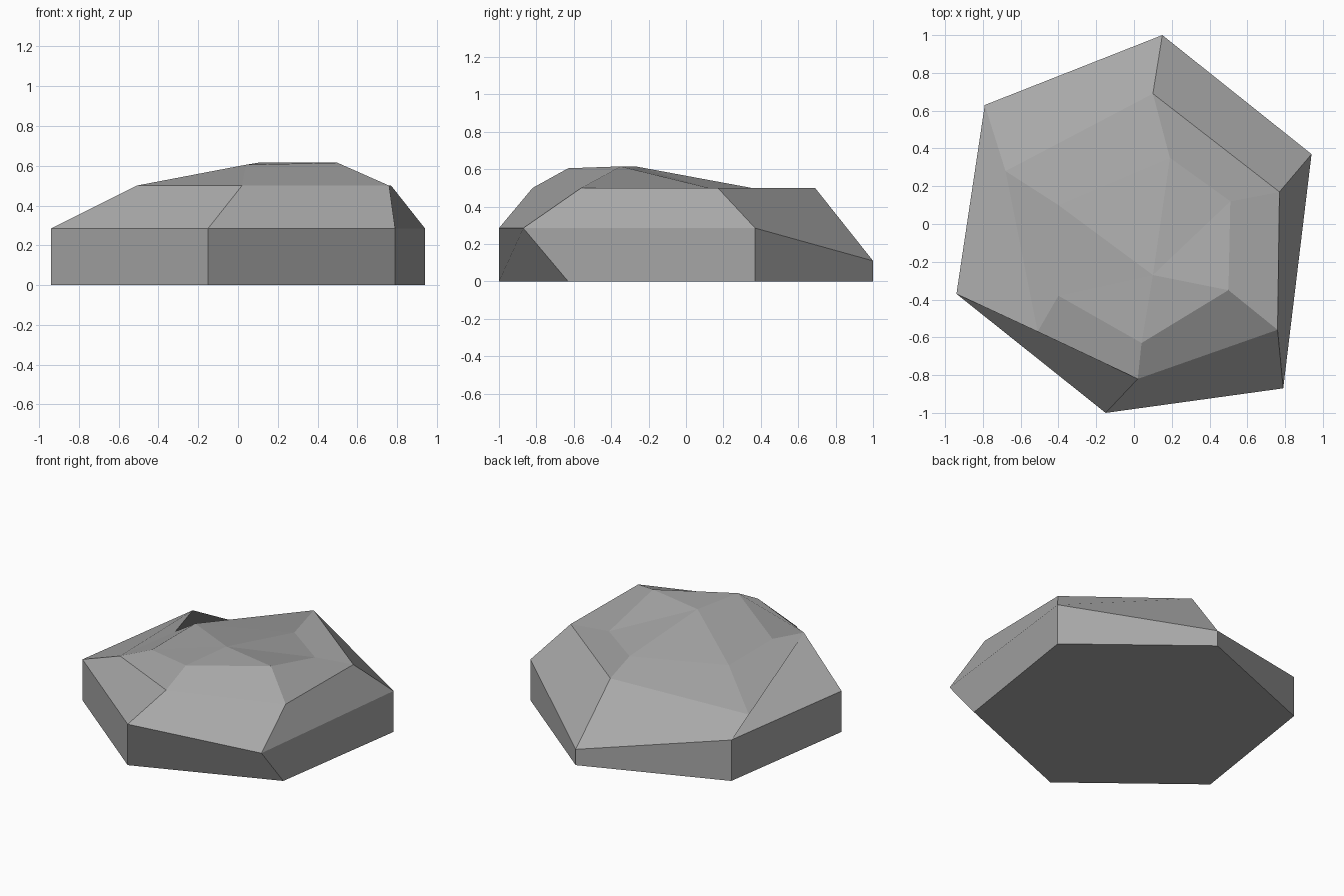
import bpy
import bmesh

cube = bpy.data.objects.get("Cube")
if cube:
    bpy.data.objects.remove(cube, do_unlink=True)

# Single stone grey
stone = bpy.data.materials.new("stone_grey")
stone.use_nodes = True
grey = (0.39, 0.39, 0.39, 1.0)
stone.diffuse_color = grey
bsdf = next(n for n in stone.node_tree.nodes if n.type == 'BSDF_PRINCIPLED')
bsdf.inputs["Base Color"].default_value = grey
bsdf.inputs["Roughness"].default_value = 0.9

# Six-sided rings, counterclockwise from the front corner
base = [(-.15, -1, 0), (.79, -.63, 0), (.94, .37, 0),
        (.15, 1, 0), (-.79, .63, 0), (-.94, -.37, 0)]
# Rim: same outline with an overhang at one corner and a low back corner
rim = [(x, y, .285) for x, y, z in base]
rim[1] = (.79, -.87, .285)
rim[3] = (.15, 1, .11)
shoulder = [(.02, -.82, .5), (.76, -.56, .5), (.77, .17, .5),
            (.10, .69, .5), (-.68, .28, .3), (-.51, -.57, .5)]
crown = [(.04, -.63, .605), (.50, -.35, .615), (.51, .12, .5),
         (.19, .35, .5), (-.40, .10, .5), (-.40, -.38, .5)]
peak = (.10, -.27, .615)

# Bridge the rings, then close the underside and fan the top
bm = bmesh.new()
rings = [[bm.verts.new(p) for p in ring] for ring in (base, rim, shoulder, crown)]
tip = bm.verts.new(peak)
for low, high in zip(rings, rings[1:]):
    for i in range(6):
        j = (i + 1) % 6
        bm.faces.new((low[i], low[j], high[j], high[i]))
for i in range(6):
    bm.faces.new((rings[-1][i], rings[-1][(i + 1) % 6], tip))
bm.faces.new(rings[0][::-1])

mesh = bpy.data.meshes.new("flat_rock")
bm.to_mesh(mesh)
bm.free()
mesh.materials.append(stone)
rock = bpy.data.objects.new("flat_rock", mesh)
bpy.context.collection.objects.link(rock)
